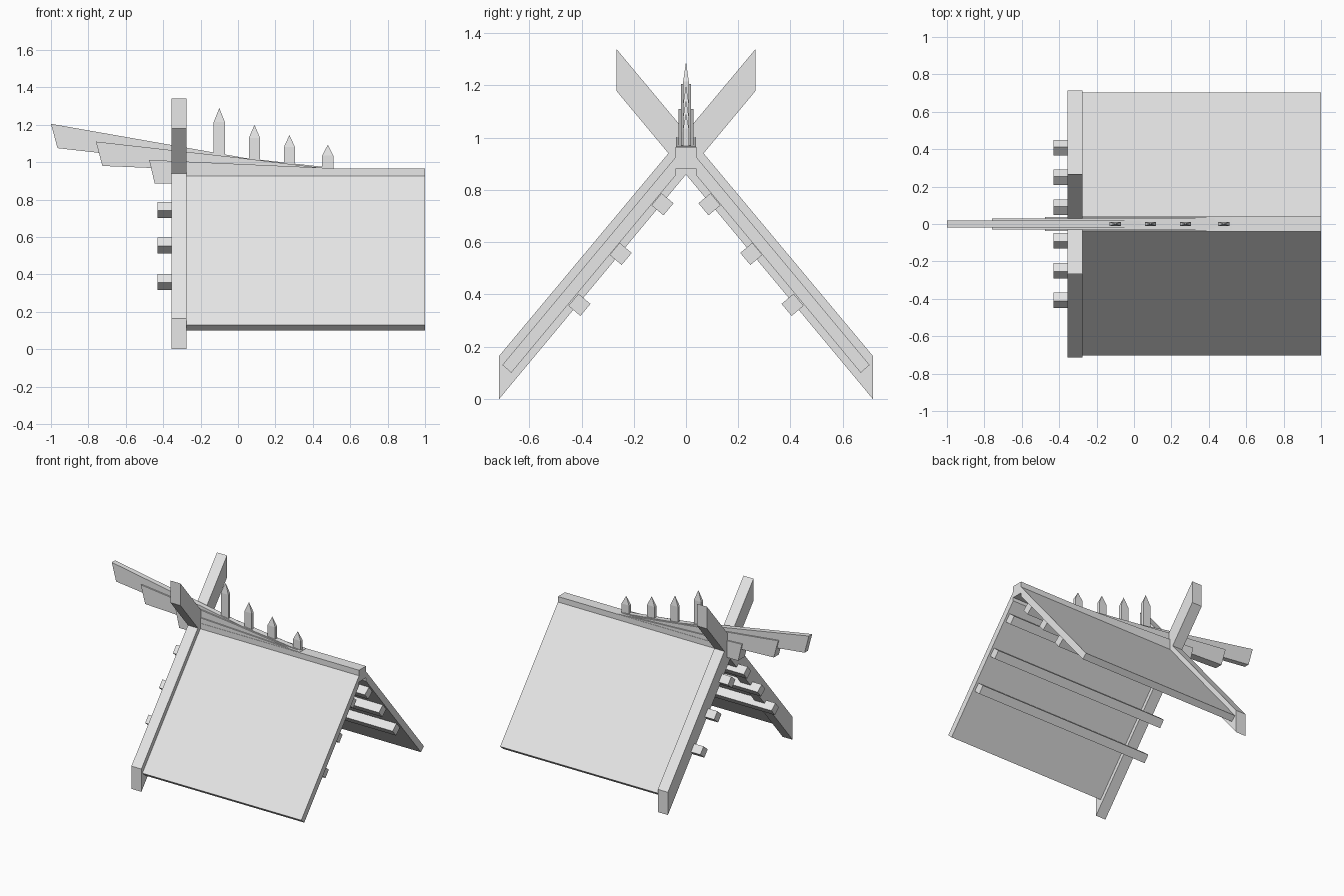
import bpy, bmesh
from mathutils import Vector

old = bpy.data.objects.get("Cube")
if old:
    bpy.data.objects.remove(old, do_unlink=True)

GREY = (0.8, 0.8, 0.8, 1)
wood = bpy.data.materials.new("pale_grey_wood")
wood.use_nodes = True
wood.diffuse_color = GREY
wood.node_tree.nodes["Principled BSDF"].inputs["Base Color"].default_value = GREY


def finish(name, bm):
    bmesh.ops.recalc_face_normals(bm, faces=bm.faces)
    mesh = bpy.data.meshes.new(name)
    bm.to_mesh(mesh)
    bm.free()
    mesh.materials.append(wood)
    obj = bpy.data.objects.new(name, mesh)
    bpy.context.collection.objects.link(obj)
    return obj


def prism(name, points, lo, hi, axis):
    """Extrude a closed profile along x (points are y, z) or y (points are x, z)."""
    bm = bmesh.new()
    place = (lambda p: (lo, p[0], p[1])) if axis == "x" else (lambda p: (p[0], lo, p[1]))
    face = bm.faces.new([bm.verts.new(place(p)) for p in points])
    geom = bmesh.ops.extrude_face_region(bm, geom=[face])["geom"]
    shift = Vector((hi - lo, 0, 0) if axis == "x" else (0, hi - lo, 0))
    bmesh.ops.translate(bm, vec=shift, verts=[g for g in geom if isinstance(g, bmesh.types.BMVert)])
    return finish(name, bm)


# Slope direction of the roof and its outward normal on the front side
along = Vector((0.643, 0.766))
out = Vector((-0.766, 0.643))

for side, s in (("front", 1), ("back", -1)):
    def flip(points):
        return [(p[0] * s, p[1]) for p in points]

    # Crossed gable beam
    prism(side + "_gable_beam",
          flip([(-0.715, 0), (-0.715, 0.165), (0.267, 1.34), (0.267, 1.18)]),
          -0.355, -0.275, "x")

    # Roof slab with a square-cut eave
    prism(side + "_roof_panel",
          flip([(-0.703, 0.13), (-0.04, 0.925), (-0.04, 0.855), (-0.669, 0.10)]),
          -0.275, 1, "x")

    # Purlins under the slab
    for i, (y, z) in enumerate([(-0.09, 0.745), (-0.25, 0.555), (-0.408, 0.36)]):
        c = Vector((y, z))
        corners = [c + (along * a + out * b) * 0.03
                   for a, b in ((-1, -1), (1, -1), (1, 1), (-1, 1))]
        prism(f"{side}_purlin_{i + 1}", flip(corners), -0.43, 0.985, "x")

# Ridge beam
prism("ridge_beam", [(-0.04, 0.88), (0.04, 0.88), (0.04, 0.965), (-0.04, 0.965)],
      -0.275, 1, "x")

# Stacked ridge boards with slanted ends
boards = {
    "upper_ridge_board": (0.019, [(-1, 1.205), (0.04, 1.022), (0.5, 0.97), (0.5, 0.93),
                                  (-0.3, 1.0), (-0.965, 1.075)]),
    "middle_ridge_board": (0.029, [(-0.76, 1.11), (0.02, 1.022), (0.48, 0.965),
                                   (0.48, 0.93), (-0.725, 0.98)]),
    "lower_ridge_board": (0.038, [(-0.475, 1.012), (0.52, 0.967), (0.52, 0.92),
                                  (-0.3, 0.885), (-0.445, 0.885)]),
}
for name, (half, outline) in boards.items():
    prism(name, outline, -half, half, "y")

# Pointed spikes along the ridge
for i, (x, top, shoulder) in enumerate([(-0.1, 1.29, 1.215), (0.088, 1.2, 1.13),
                                        (0.275, 1.145, 1.08), (0.48, 1.093, 1.035)]):
    bm = bmesh.new()
    rings = [[bm.verts.new((x + a * 0.03, b * 0.011, z))
              for a, b in ((-1, -1), (1, -1), (1, 1), (-1, 1))] for z in (0.94, shoulder)]
    tip = bm.verts.new((x, 0, top))
    bm.faces.new(rings[0])
    for k in range(4):
        n = (k + 1) % 4
        bm.faces.new((rings[0][k], rings[0][n], rings[1][n], rings[1][k]))
        bm.faces.new((rings[1][k], rings[1][n], tip))
    finish(f"ridge_spike_{i + 1}", bm)
